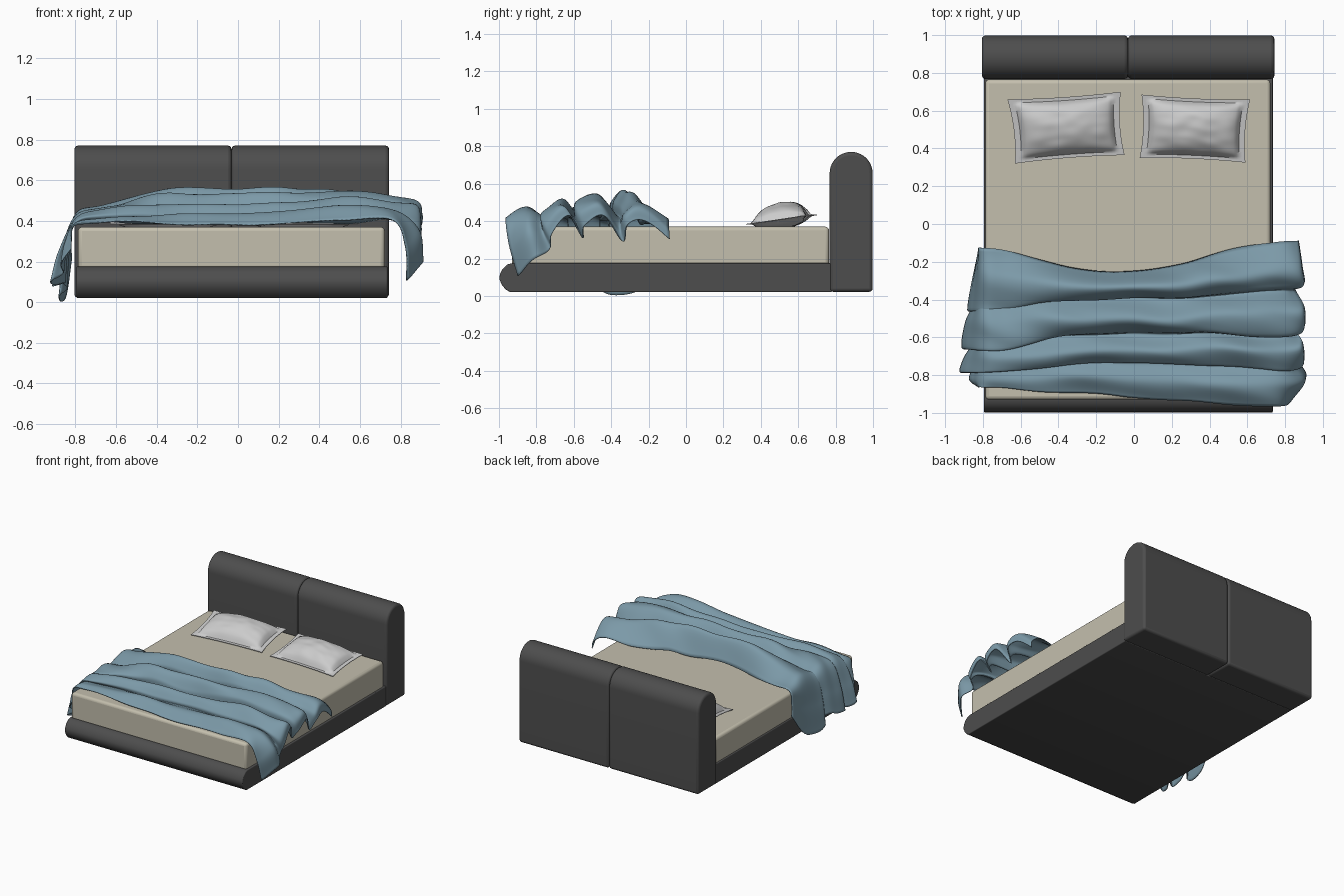
import bpy, bmesh, math
from mathutils import Vector, noise

if "Cube" in bpy.data.objects:
    bpy.data.objects.remove(bpy.data.objects["Cube"])


def mat(name, rgb):
    m = bpy.data.materials.new(name)
    m.diffuse_color = (*rgb, 1)
    m.use_nodes = True
    m.node_tree.nodes["Principled BSDF"].inputs["Base Color"].default_value = m.diffuse_color
    return m


dark = mat("dark_fabric", (0.075, 0.075, 0.075))
cream = mat("cream_fabric", (0.55, 0.52, 0.42))
blue = mat("blue_cloth", (0.20, 0.32, 0.39))


def finish(name, bm, material=None, bevel=0, smooth_angle=180):
    bmesh.ops.recalc_face_normals(bm, faces=bm.faces)
    me = bpy.data.meshes.new(name)
    bm.to_mesh(me)
    bm.free()
    ob = bpy.data.objects.new(name, me)
    bpy.context.collection.objects.link(ob)
    if material:
        me.materials.append(material)
    if bevel:
        b = ob.modifiers.new("bevel", 'BEVEL')
        b.width, b.segments, b.limit_method = bevel, 3, 'ANGLE'
        b.angle_limit = math.radians(40)
    bpy.ops.object.select_all(action='DESELECT')
    ob.select_set(True)
    bpy.context.view_layer.objects.active = ob
    bpy.ops.object.shade_smooth_by_angle(angle=math.radians(smooth_angle))
    return ob


def extrude_x(name, profile, x0, x1, material, bevel):
    """Closed y-z profile swept from x0 to x1."""
    bm = bmesh.new()
    face = bm.faces.new([bm.verts.new((x0, y, z)) for y, z in profile])
    new = bmesh.ops.extrude_face_region(bm, geom=[face])["geom"]
    bmesh.ops.translate(bm, vec=(x1 - x0, 0, 0),
                        verts=[v for v in new if isinstance(v, bmesh.types.BMVert)])
    return finish(name, bm, material, bevel, 40)


def grid(bm, points):
    rows = [[bm.verts.new(p) for p in r] for r in points]
    for a, b in zip(rows, rows[1:]):
        for i in range(len(a) - 1):
            bm.faces.new((a[i], a[i + 1], b[i + 1], b[i]))


# base with a rounded foot end
extrude_x("bed_base", [(0.78, 0.02), (0.78, 0.175), (-0.93, 0.175), (-0.955, 0.168), (-0.98, 0.145),
                       (-0.995, 0.115), (-0.998, 0.09), (-0.985, 0.06), (-0.965, 0.035), (-0.94, 0.02)],
          -0.795, 0.735, dark, 0.006)

# mattress
extrude_x("mattress", [(0.765, 0.16), (0.765, 0.37), (-0.93, 0.37), (-0.93, 0.16)],
          -0.787, 0.722, cream, 0.02)

# headboard: two arched cushions
arch = [(0.883 + 0.115 * math.cos(a), 0.655 + 0.115 * math.sin(a))
        for a in (math.pi * i / 20 for i in range(21))]
for side, x0, x1 in (("left", -0.805, -0.032), ("right", -0.032, 0.743)):
    extrude_x("headboard_" + side, [(0.998, 0.022)] + arch + [(0.768, 0.022)], x0, x1, dark, 0.018)


# pillows: puffed body with a flat flange, leaning up toward the headboard
def pillow(name, corners):
    fl, fr, br, bl = (Vector(c) for c in corners)
    n = 36
    top, bottom = [], []
    for j in range(n + 1):
        v = 2 * j / n - 1
        t, b = [], []
        for i in range(n + 1):
            u = 2 * i / n - 1
            pu, pv = u * (1 - 0.05 * (1 - v * v)), v * (1 - 0.05 * (1 - u * u))
            s, r = (pu + 1) / 2, (pv + 1) / 2
            p = fl.lerp(fr, s).lerp(bl.lerp(br, s), r)
            body = max(0, 1 - (u / 0.88) ** 2) * max(0, 1 - (v / 0.85) ** 2)
            puff = body ** 0.45
            z = 0.383 + 0.05 * r
            wrinkle = 0.008 * puff * noise.noise((u * 3, v * 3, corners[0][0]))
            t.append((p.x, p.y, z + 0.002 + 0.088 * puff + wrinkle))
            b.append((p.x, p.y, max(0.368, z - 0.002 - 0.05 * puff)))
        top.append(t)
        bottom.append(b)
    bm = bmesh.new()
    grid(bm, top)
    grid(bm, bottom)
    rim = [e for e in bm.edges if e.is_boundary]
    bmesh.ops.bridge_loops(bm, edges=rim)
    finish(name, bm, None, 0, 50)


pillow("pillow_left", [(-0.63, 0.32), (-0.05, 0.365), (-0.07, 0.70), (-0.67, 0.66)])
pillow("pillow_right", [(0.03, 0.35), (0.59, 0.325), (0.615, 0.66), (0.04, 0.685)])


# rumpled blanket: one row per fold line, back to front
# y left/mid/right, z left/mid/right, left tip x/z, right tip x/z
folds = [
    (-.13, -.25, -.09, .40, .39, .40, -.82, .20, .87, .29),
    (-.28, -.33, -.25, .47, .57, .53, -.85, .01, .89, .40),
    (-.46, -.39, -.34, .43, .50, .48, -.88, .03, .90, .38),
    (-.42, -.40, -.37, .41, .43, .42, -.84, .08, .85, .30),
    (-.52, -.50, -.47, .46, .54, .54, -.89, .10, .90, .43),
    (-.66, -.56, -.58, .44, .47, .51, -.91, .08, .90, .38),
    (-.63, -.58, -.59, .41, .41, .42, -.85, .10, .85, .31),
    (-.71, -.67, -.66, .45, .48, .51, -.90, .09, .89, .42),
    (-.78, -.73, -.76, .43, .43, .45, -.92, .11, .90, .33),
    (-.76, -.74, -.77, .40, .40, .42, -.86, .15, .87, .25),
    (-.82, -.82, -.86, .41, .43, .47, -.87, .20, .91, .20),
    (-.86, -.91, -.97, .39, .385, .40, -.82, .27, .83, .11),
]


def fold_line(f):
    yl, ym, yr, zl, zm, zr, lx, lz, rx, rz = f
    mix = lambda a, b, t: a + (b - a) * t
    return [Vector(p) for p in (
        (lx, yl, lz), (mix(lx, -.82, .4), yl, mix(lz, .38, .55)), (-.80, yl, mix(.385, zl, .4)),
        (-.66, mix(yl, ym, .1), zl), (-.33, mix(yl, ym, .85), mix(zl, zm, .95)),
        (.0, ym, mix(zm, .40, .15)), (.25, mix(ym, yr, .2), mix(zm, zr, .3)),
        (.52, mix(ym, yr, .75), zr), (.76, yr, mix(zr, .40, .2)),
        (mix(.80, rx, .8), yr * .98, mix(zr, rz, .45)), (rx, yr * .93, rz))]


def spline(pts, steps):
    """Smooth curve through all points."""
    p = [pts[0] * 2 - pts[1]] + pts + [pts[-1] * 2 - pts[-2]]
    out = []
    for a, b, c, d in zip(p, p[1:], p[2:], p[3:]):
        for k in range(steps):
            t = k / steps
            out.append(0.5 * (2 * b + (c - a) * t + (2 * a - 5 * b + 4 * c - d) * t ** 2
                              + (3 * b - a - 3 * c + d) * t ** 3))
    return out + [pts[-1]]


lines = [spline(fold_line(f), 10) for f in folds]
columns = [spline(list(c), 8) for c in zip(*lines)]
for col in columns:
    for p in col:
        p.z += 0.022 * noise.noise((p.x * 2.5, p.y * 9 + p.x * 2, 0.3))
        p.y += 0.02 * noise.noise((p.x * 3, p.y * 4, 5.0))
        if -0.80 < p.x < 0.735:
            p.z = max(p.z, 0.378)
        p.z = max(p.z, 0.002)
bm = bmesh.new()
grid(bm, columns)
blanket = finish("blanket", bm, blue)
thick = blanket.modifiers.new("thickness", 'SOLIDIFY')
thick.thickness, thick.offset = 0.006, 0
